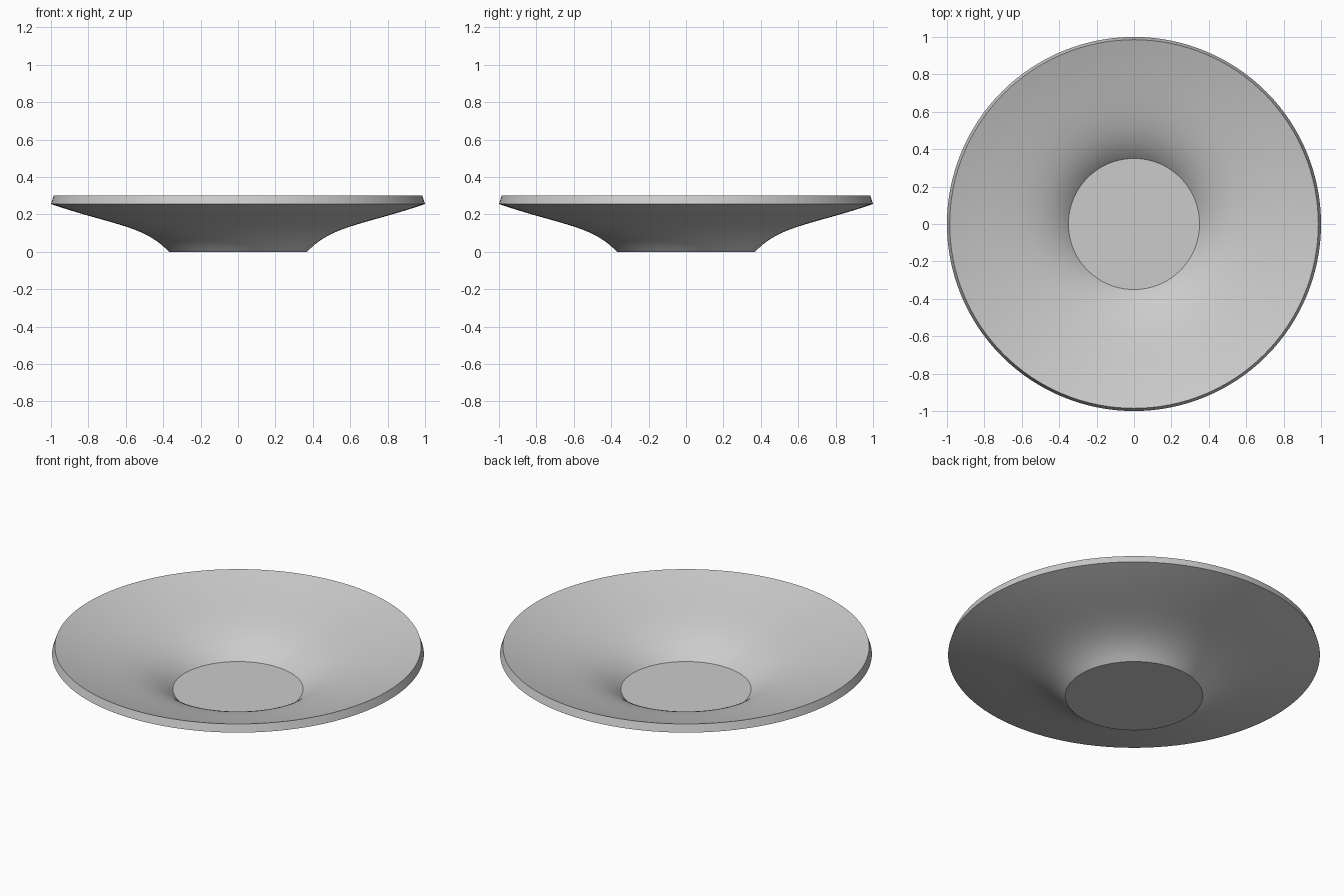
import bpy, bmesh
from math import radians
from mathutils import Vector, geometry

default = bpy.data.objects.get("Cube")
if default:
    bpy.data.objects.remove(default, do_unlink=True)

THICKNESS = 0.047
SEGMENTS = 128

# Plate colour
grey = bpy.data.materials.new("light_grey")
grey.use_nodes = True
colour = (0.6, 0.6, 0.6, 1)
grey.diffuse_color = colour
grey.node_tree.nodes["Principled BSDF"].inputs["Base Color"].default_value = colour

# Underside: flat foot, then a flaring wall
foot, grip, flare, lip = (Vector(p) for p in ((0.37, 0), (0.5, 0.14), (0.66, 0.14), (1, 0.255)))
outer = [p.to_2d() for p in geometry.interpolate_bezier(
    foot.to_3d(), grip.to_3d(), flare.to_3d(), lip.to_3d(), 20)]


def offset(path, distance):
    """Shift an open profile sideways by an even thickness."""
    result = []
    for i, point in enumerate(path):
        ahead = (path[min(i + 1, len(path) - 1)] - point)
        behind = (point - path[i - 1]) if i else Vector((1, 0))
        before = behind.normalized()
        after = ahead.normalized() if ahead.length else before
        n1, n2 = Vector((-before.y, before.x)), Vector((-after.y, after.x))
        mitre = (n1 + n2).normalized()
        result.append(point + mitre * distance / mitre.dot(n1))
    return result


# Upper side follows the underside at constant thickness
inner = offset(outer, THICKNESS)
profile = [Vector((0, 0))] + outer + inner[::-1] + [Vector((0, THICKNESS))]

# Lathe the closed section
bm = bmesh.new()
verts = [bm.verts.new((p.x, 0, p.y)) for p in profile]
edges = [bm.edges.new(pair) for pair in zip(verts, verts[1:])]
bmesh.ops.spin(bm, geom=verts + edges, axis=(0, 0, 1), cent=(0, 0, 0),
               angle=radians(360), steps=SEGMENTS, use_merge=True)
bmesh.ops.remove_doubles(bm, verts=bm.verts, dist=0.0001)
bmesh.ops.recalc_face_normals(bm, faces=bm.faces)
mesh = bpy.data.meshes.new("plate")
bm.to_mesh(mesh)
bm.free()
mesh.materials.append(grey)

plate = bpy.data.objects.new("plate", mesh)
bpy.context.collection.objects.link(plate)
bpy.context.view_layer.objects.active = plate
plate.select_set(True)
bpy.ops.object.shade_smooth_by_angle(angle=radians(30))
